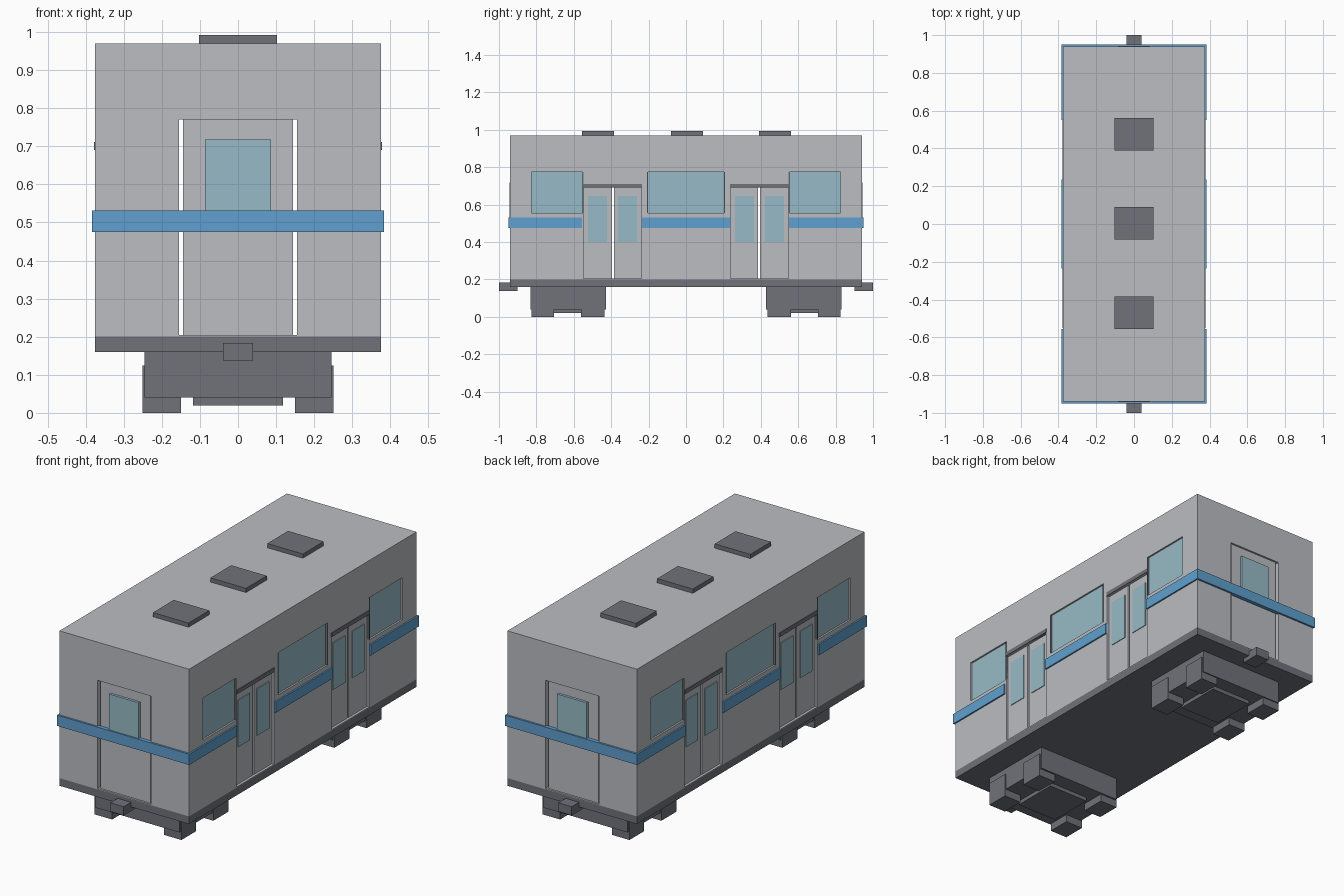
import bpy
from mathutils import Vector

cube = bpy.data.objects.get("Cube")
if cube:
    bpy.data.objects.remove(cube, do_unlink=True)


def material(name, r, g, b):
    m = bpy.data.materials.new(name)
    m.use_nodes = True
    m.diffuse_color = (r, g, b, 1)
    bsdf = next(n for n in m.node_tree.nodes if n.type == 'BSDF_PRINCIPLED')
    bsdf.inputs["Base Color"].default_value = (r, g, b, 1)
    return m


silver = material("silver_grey", .5, .51, .54)
dark = material("dark_grey", .16, .17, .195)
blue = material("stripe_blue", .115, .35, .62)
glass = material("pale_glass", .31, .5, .57)


def box(name, mat, x, y, z):
    """Box spanning the given (low, high) ranges."""
    bpy.ops.mesh.primitive_cube_add(size=1)
    ob = bpy.context.object
    ob.name = name
    for v in ob.data.vertices:
        v.co = Vector([lo + (c + .5) * (hi - lo) for c, (lo, hi) in zip(v.co, (x, y, z))])
    ob.data.materials.append(mat)
    return ob


def flip(span, s):
    return tuple(sorted((span[0] * s, span[1] * s)))


W, L, WALL = .375, .94, .035
WIN_Z = (.555, .775)
windows = [(-.825, -.55), (-.205, .205), (.55, .825)]

# Hollow body shell with openings for doors and windows
body = box("body_shell", silver, (-W, W), (-L, L), (.2, .97))
cutters = [box("cut_interior", silver, (-W + WALL, W - WALL), (-L + WALL, L - WALL), (.202, .94)),
           box("cut_end_doors", silver, (-.155, .155), (-1.1, 1.1), (.204, .77))]
for s in (-1, 1):
    cutters.append(box("cut_side_doors", silver, (-.6, .6), flip((.237, .547), s), (.204, .69)))
for y in windows:
    cutters.append(box("cut_window", silver, (-.6, .6), y, WIN_Z))
for c in cutters:
    bpy.ops.object.select_all(action='DESELECT')
    bpy.context.view_layer.objects.active = body
    body.select_set(True)
    mod = body.modifiers.new("opening", 'BOOLEAN')
    mod.operation, mod.solver, mod.object = 'DIFFERENCE', 'EXACT', c
    bpy.ops.object.modifier_apply(modifier=mod.name)
    bpy.data.objects.remove(c, do_unlink=True)

# Floor and roof vents
box("floor", dark, (-W, W), (-L, L), (.16, .2))
for yc in (-.47, .005, .475):
    box("roof_vent", dark, (-.103, .103), (yc - .086, yc + .086), (.97, .992))

for s in (-1, 1):
    side = "left" if s > 0 else "right"
    # Side windows and stripe segments
    for y in windows:
        box(side + "_window", glass, flip((.35, .366), s), y, WIN_Z)
    for y in ((-.95, -.555), (-.235, .235), (.55, .95)):
        box(side + "_stripe", blue, flip((.365, .383), s), y, (.475, .531))
    for y in (-.55, -.205, .205, .55):
        box(side + "_window_post", dark, flip((.355, .3755), s), (y - .003, y + .003), WIN_Z)

    # Sliding double doors with a rail above
    for e in (-1, 1):
        box(side + "_door_rail", dark, flip((.36, .378), s), flip((.235, .55), e), (.69, .711))
        for leaf, pane in (((.237, .386), (.263, .364)), ((.396, .547), (.423, .523))):
            box(side + "_door", silver, flip((.345, .362), s), flip(leaf, e), (.202, .692))
            box(side + "_door_glass", glass, flip((.36, .366), s), flip(pane, e), (.4, .645))

    # End door, window, stripe and coupler
    end = "back" if s > 0 else "front"
    box(end + "_door", silver, (-.145, .145), flip((.915, .93), s), (.202, .772))
    box(end + "_window", glass, (-.086, .086), flip((.925, .943), s), (.5, .718))
    box(end + "_stripe", blue, (-.383, .383), flip((.93, .95), s), (.475, .531))
    box(end + "_coupler", dark, (-.039, .039), flip((.9, 1), s), (.138, .184))

    # Bogie with four wheel blocks
    box(end + "_bogie_frame", dark, (-.245, .245), flip((.428, .832), s), (.04, .16))
    box(end + "_bogie_plate", dark, (-.118, .118), flip((.51, .755), s), (.02, .04))
    for x in (-1, 1):
        for y in ((.437, .562), (.705, .826)):
            box(end + "_wheel_block", dark, flip((.15, .251), x), flip(y, s), (0, .125))
